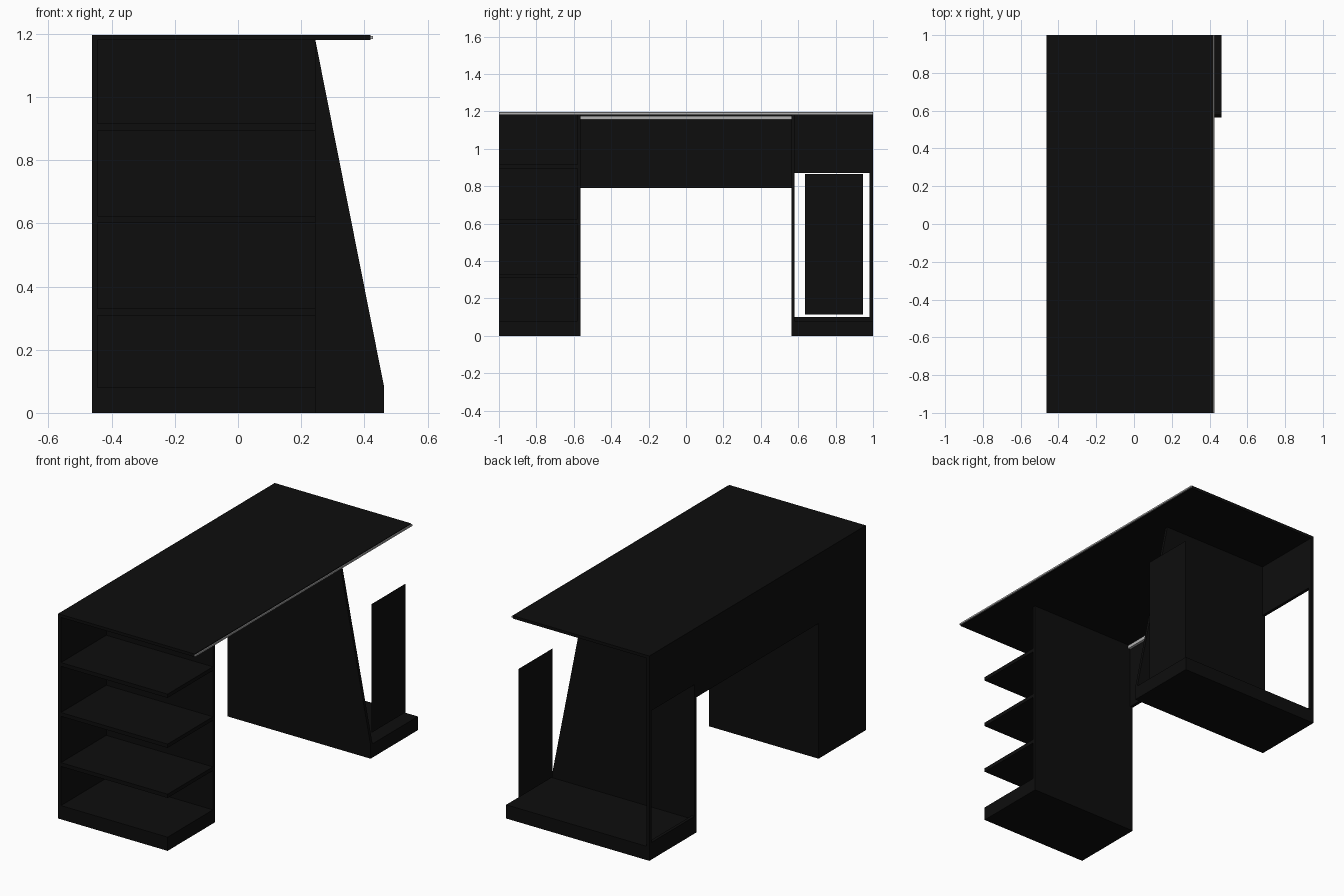
import bpy
import bmesh

if "Cube" in bpy.data.objects:
    bpy.data.objects.remove(bpy.data.objects["Cube"], do_unlink=True)


def make_material(name, value):
    m = bpy.data.materials.new(name)
    m.use_nodes = True
    m.diffuse_color = (value, value, value, 1)
    m.node_tree.nodes["Principled BSDF"].inputs["Base Color"].default_value = (value, value, value, 1)
    return m


BLACK = make_material("matte_black", 0.004)
GREY = make_material("light_grey", 0.45)


def finish(name, bm, mat):
    me = bpy.data.meshes.new(name)
    bm.to_mesh(me)
    bm.free()
    me.materials.append(mat)
    ob = bpy.data.objects.new(name, me)
    bpy.context.collection.objects.link(ob)
    return ob


def box(name, x, y, z, mat=BLACK):
    """Box spanning the given (low, high) ranges."""
    bm = bmesh.new()
    bmesh.ops.create_cube(bm, size=1)
    for v in bm.verts:
        for i, (lo, hi) in enumerate((x, y, z)):
            v.co[i] = hi if v.co[i] > 0 else lo
    return finish(name, bm, mat)


def slab(name, profile, y0, y1):
    """Extrude an x-z profile along y."""
    bm = bmesh.new()
    face = bm.faces.new([bm.verts.new((x, y0, z)) for x, z in profile])
    ext = bmesh.ops.extrude_face_region(bm, geom=[face])
    for v in ext["geom"]:
        if isinstance(v, bmesh.types.BMVert):
            v.co.y = y1
    bmesh.ops.recalc_face_normals(bm, faces=bm.faces)
    return finish(name, bm, BLACK)


BACK, T = -0.463, 0.018
INNER, SHELF_X = 0.563, 0.245
TOP, UNDER, BASE = 1.197, 1.18, 0.08
back = (BACK, BACK + T)
inside = BACK + T

# Desk top with its edge strip
box("desk_top", (BACK, 0.42), (-1, 1), (UNDER, TOP))
box("edge_strip", (0.42, 0.427), (-1, 1), (UNDER + 0.004, TOP - 0.004), GREY)

# Modesty panel and light strip behind the knee space
box("modesty_panel", back, (-INNER, INNER), (0.79, UNDER))
box("light_strip", (inside, inside + 0.015), (-INNER, INNER), (1.157, 1.176), GREY)

# Open shelf pedestal
box("shelf_back", back, (-1, -INNER), (0, UNDER))
box("shelf_wall", (inside, SHELF_X), (-INNER - T, -INNER), (0, UNDER))
box("shelf_base", (inside, SHELF_X), (-1, -INNER - T), (0, BASE))
for i, z in enumerate((0.32, 0.613, 0.905)):
    box(f"shelf_{i + 1}", (inside, SHELF_X), (-1, -INNER - T), (z - 0.011, z + 0.011))

# Slanted pedestal with its base
slab("slanted_wall", [(BACK, 0), (0.463, 0), (0.463, BASE), (SHELF_X, UNDER), (BACK, UNDER)],
     INNER, INNER + T)
box("cabinet_base", (BACK, 0.463), (INNER + T, 1), (0, BASE))

# Back frame around the cabinet opening
box("frame_header", back, (INNER + T, 1), (0.87, UNDER))
box("frame_sill", back, (INNER + T, 1), (BASE, 0.1))
box("frame_post", back, (0.98, 1), (0.1, 0.87))

# Thin upright plate at the open end
bm = bmesh.new()
bm.faces.new([bm.verts.new((0.42, y, z)) for y, z in
              ((0.635, 0.113), (0.945, 0.113), (0.945, 0.865), (0.635, 0.865))])
finish("upright_plate", bm, BLACK)
